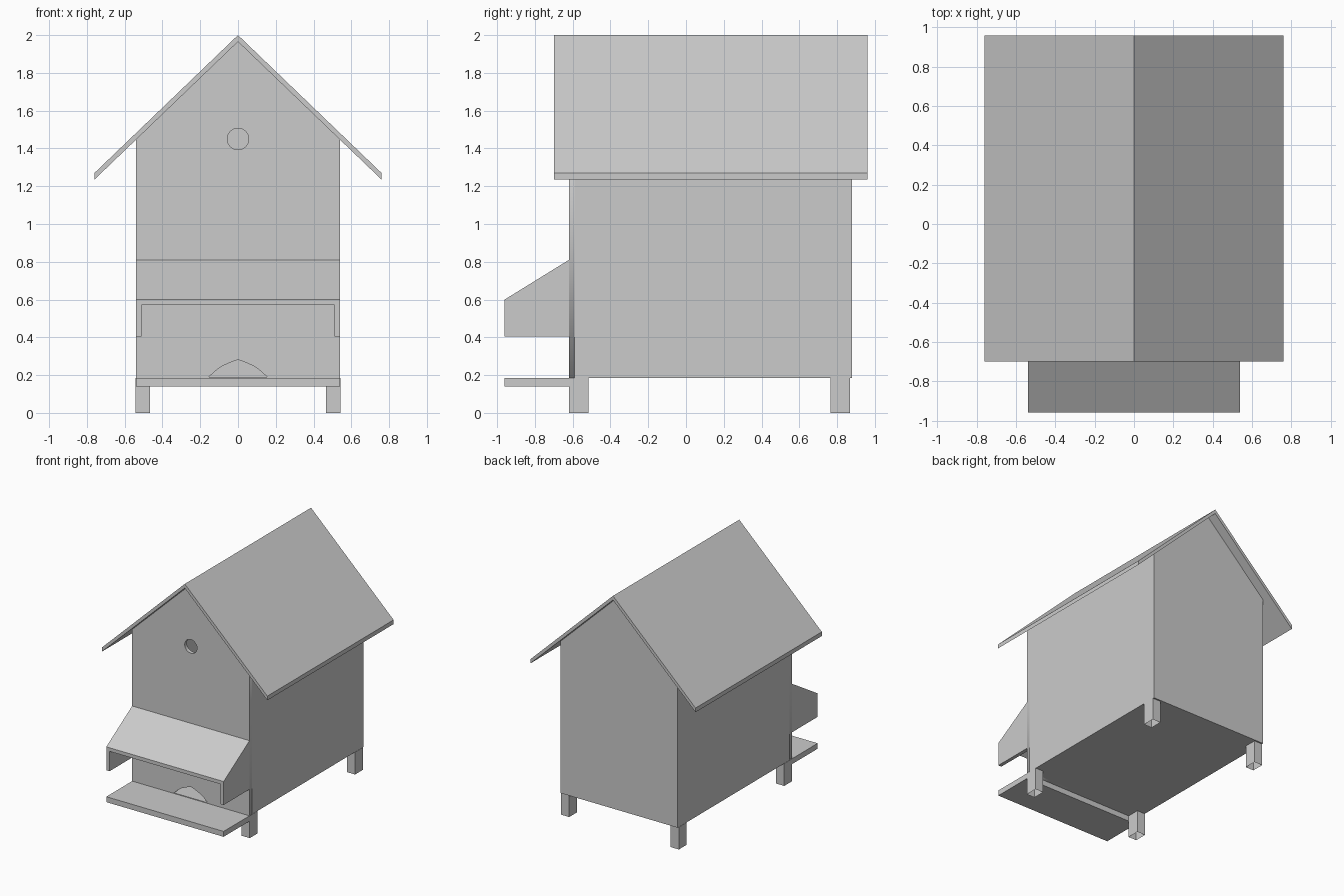
import bpy, bmesh, math

if "Cube" in bpy.data.objects:
    bpy.data.objects.remove(bpy.data.objects["Cube"])


def prism(name, profile, axis, a, b, open_start=False):
    """Extrude a 2D profile along axis from a to b (other axes keep xyz order)."""
    def place(p, t):
        co = list(p)
        co.insert("xyz".index(axis), t)
        return co
    bm = bmesh.new()
    lo = [bm.verts.new(place(p, a)) for p in profile]
    hi = [bm.verts.new(place(p, b)) for p in profile]
    start = bm.faces.new(lo)
    bm.faces.new(hi[::-1])
    for i in range(len(lo)):
        j = (i + 1) % len(lo)
        bm.faces.new((lo[i], hi[i], hi[j], lo[j]))
    bmesh.ops.recalc_face_normals(bm, faces=bm.faces[:])
    if open_start:
        bmesh.ops.delete(bm, geom=[start], context='FACES_ONLY')
    me = bpy.data.meshes.new(name)
    bm.to_mesh(me)
    bm.free()
    ob = bpy.data.objects.new(name, me)
    bpy.context.collection.objects.link(ob)
    return ob


def rect(u0, u1, v0, v1):
    return [(u0, v0), (u1, v0), (u1, v1), (u0, v1)]


W, T = 0.54, 0.03            # half width of house, board thickness
FRONT, BACK = -0.62, 0.88
FLOOR, EAVE, RIDGE = 0.185, 1.447, 1.967

# Front wall: gable outline with an arched doorway notch and a round hole
arch = [(-0.16, FLOOR), (-0.12, 0.222), (-0.085, 0.247), (-0.045, 0.265)]
arch += [(0, 0.282)] + [(-x, z) for x, z in reversed(arch)]
gable = [(W, FLOOR), (W, EAVE), (0, RIDGE), (-W, EAVE), (-W, FLOOR)]
hole = [(0.057 * math.cos(math.tau * i / 24), 1.45 + 0.057 * math.sin(math.tau * i / 24))
        for i in range(24)]
cu = bpy.data.curves.new("front_wall", 'CURVE')
cu.dimensions, cu.fill_mode, cu.extrude = '2D', 'BOTH', T / 2
for loop in (gable + arch, hole):
    sp = cu.splines.new('POLY')
    sp.points.add(len(loop) - 1)
    for pt, (x, z) in zip(sp.points, loop):
        pt.co = (x, z, 0, 1)
    sp.use_cyclic_u = True
front = bpy.data.objects.new("front_wall", cu)
front.location.y = FRONT + T / 2
front.rotation_euler.x = math.pi / 2
bpy.context.collection.objects.link(front)
bpy.context.view_layer.objects.active = front
front.select_set(True)
bpy.ops.object.convert(target='MESH')

# Back wall and floor
prism("back_wall", gable, 'y', BACK - T, BACK)
prism("floor", rect(-W, W, FRONT, BACK), 'z', FLOOR, FLOOR + 0.005)

# Gable roof
prism("roof", [(0, 2.0), (0.76, 1.27), (0.76, 1.235), (0, 1.965),
               (-0.76, 1.235), (-0.76, 1.27)], 'y', -0.70, 0.96)

# Porch hood top and landing board
prism("hood_top", [(FRONT, 0.81), (-0.96, 0.60), (-0.96, 0.57), (FRONT, 0.78)], 'x', -W, W)
prism("landing_board", rect(-W, W, -0.96, FRONT), 'z', 0.14, FLOOR)

# Mirrored parts: side walls, hood cheeks, legs (hollow, open underneath)
for side, s in (("left", -1), ("right", 1)):
    prism(side + "_wall", rect(FRONT + T, BACK - T, FLOOR, EAVE), 'x', s * (W - T), s * W)
    prism(side + "_hood_cheek", [(FRONT, 0.405), (-0.96, 0.405), (-0.96, 0.57), (FRONT, 0.78)],
          'x', s * (W - T), s * W)
    for end, y0, y1 in (("front", FRONT, -0.517), ("back", 0.765, 0.868)):
        prism(f"{end}_{side}_leg", rect(*sorted((s * 0.467, s * 0.542)), y0, y1),
              'z', 0, FLOOR, open_start=True)
